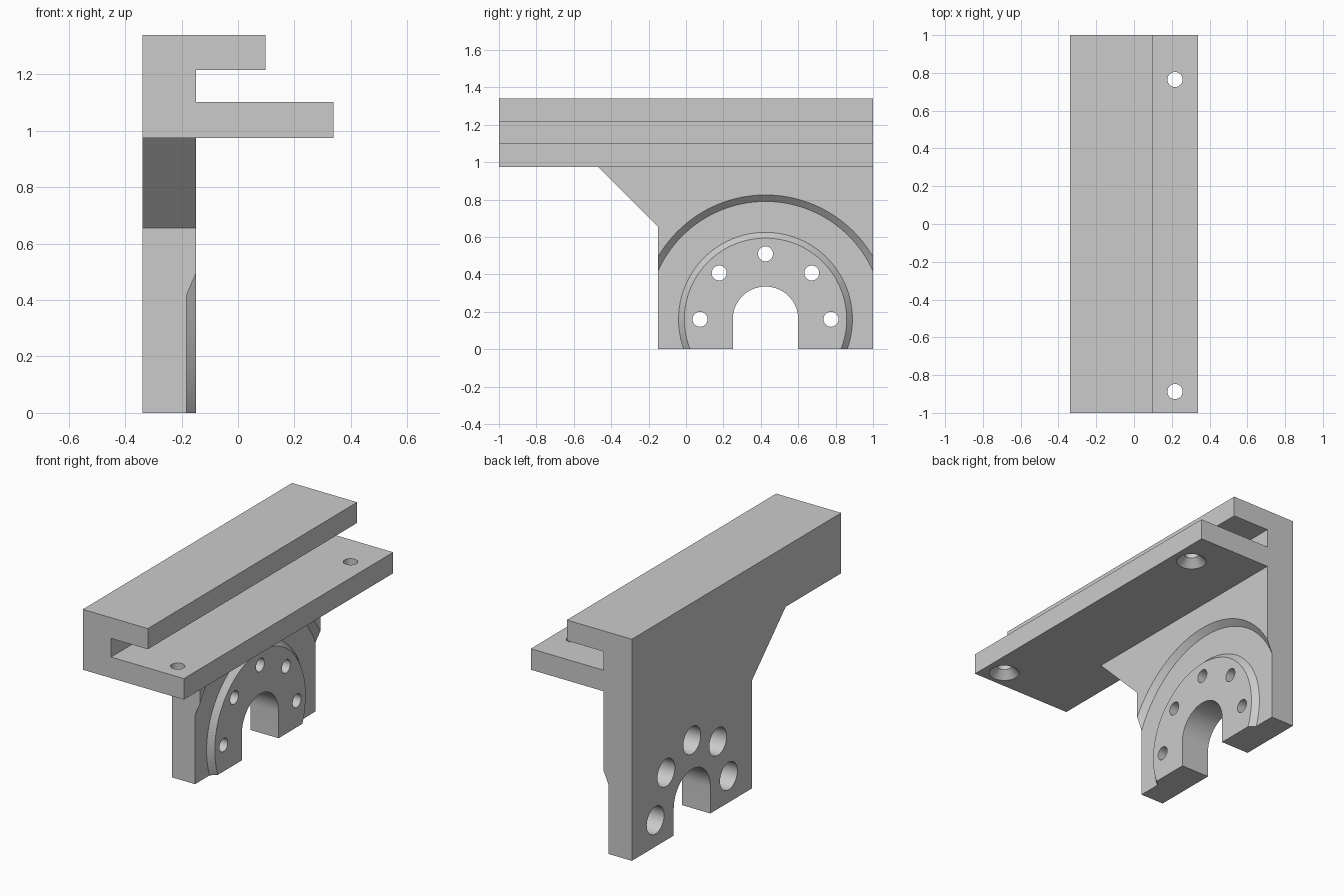
import bpy, bmesh, math

if "Cube" in bpy.data.objects:
    bpy.data.objects.remove(bpy.data.objects["Cube"])

grey = bpy.data.materials.new("plain grey")
grey.diffuse_color = (0.6, 0.6, 0.6, 1)
grey.use_nodes = True
grey.node_tree.nodes["Principled BSDF"].inputs["Base Color"].default_value = grey.diffuse_color

CY, CZ = 0.425, 0.16          # centre of the arch, recess and bolt circle


def finish(name, bm):
    bmesh.ops.recalc_face_normals(bm, faces=bm.faces)
    me = bpy.data.meshes.new(name)
    bm.to_mesh(me)
    bm.free()
    me.materials.append(grey)
    ob = bpy.data.objects.new(name, me)
    bpy.context.collection.objects.link(ob)
    return ob


def extrude(name, pts, vec):
    bm = bmesh.new()
    face = bm.faces.new([bm.verts.new(p) for p in pts])
    res = bmesh.ops.extrude_face_region(bm, geom=[face], use_keep_orig=True)
    moved = [v for v in res["geom"] if isinstance(v, bmesh.types.BMVert)]
    bmesh.ops.translate(bm, verts=moved, vec=vec)
    return finish(name, bm)


def lathe(name, profile, place, closed=False, segs=48):
    """Spin (radius, height) points; place(u, v, h) gives the 3D position."""
    bm = bmesh.new()
    rings = []
    for i in range(segs):
        a = 2 * math.pi * i / segs
        rings.append([bm.verts.new(place(r * math.cos(a), r * math.sin(a), h))
                      for r, h in profile])
    n = len(profile)
    for i in range(segs):
        p, q = rings[i], rings[(i + 1) % segs]
        for j in range(n if closed else n - 1):
            k = (j + 1) % n
            bm.faces.new((p[j], p[k], q[k], q[j]))
    bmesh.ops.remove_doubles(bm, verts=bm.verts, dist=1e-5)
    return finish(name, bm)


def combine(target, other, operation):
    mod = target.modifiers.new(operation.lower(), 'BOOLEAN')
    mod.operation = operation
    mod.solver = 'EXACT'
    mod.object = other
    bpy.context.view_layer.objects.active = target
    bpy.ops.object.modifier_apply(modifier=mod.name)
    bpy.data.objects.remove(other, do_unlink=True)


# F-shaped rail: back wall, top lip and lower shelf
rail = [(-0.338, 0.975), (0.338, 0.975), (0.338, 1.102), (-0.149, 1.102),
        (-0.149, 1.215), (0.097, 1.215), (0.097, 1.34), (-0.338, 1.34)]
bracket = extrude("motor_bracket", [(x, -1, z) for x, z in rail], (0, 2, 0))

# Hanging plate with gusset and arched slot
arch = [(CY - 0.175 * math.cos(math.pi * i / 32),
         CZ + 0.175 * math.sin(math.pi * i / 32)) for i in range(33)]
outline = ([(-0.15, 0), (CY - 0.175, 0)] + arch +
           [(CY + 0.175, 0), (1, 0), (1, 0.975), (-0.47, 0.975), (-0.15, 0.655)])
plate = extrude("plate", [(-0.338, y, z) for y, z in outline], (0.189, 0, 0))
combine(bracket, plate, 'UNION')

# Sloped ring recess around the central boss
ring = [(0.465, -0.182), (0.63, -0.182), (0.686, -0.129), (0.415, -0.129)]
combine(bracket, lathe("ring_cutter", ring,
                       lambda u, v, h: (h, CY + u, CZ + v), True, 128), 'DIFFERENCE')

# Five bolt holes, counterbored from the back
bore = [(0, -0.4), (0.083, -0.4), (0.083, -0.21), (0.04, -0.21), (0.04, -0.1), (0, -0.1)]
for i in range(5):
    a = math.pi * i / 4
    hy, hz = CY + 0.35 * math.cos(a), CZ + 0.35 * math.sin(a)
    combine(bracket, lathe("bolt_cutter", bore,
                           lambda u, v, h: (h, hy + u, hz + v)), 'DIFFERENCE')

# Two shelf screw holes, countersunk from below
sink = [(0, 0.95), (0.11, 0.95), (0.04, 1.02), (0.04, 1.18), (0, 1.18)]
for sy in (-0.887, 0.765):
    combine(bracket, lathe("screw_cutter", sink,
                           lambda u, v, h: (0.217 + u, sy + v, h)), 'DIFFERENCE')

# Smooth the round walls, keep edges crisp
bpy.ops.object.select_all(action='DESELECT')
bracket.select_set(True)
bpy.context.view_layer.objects.active = bracket
bpy.ops.object.shade_smooth_by_angle(angle=math.radians(25))
